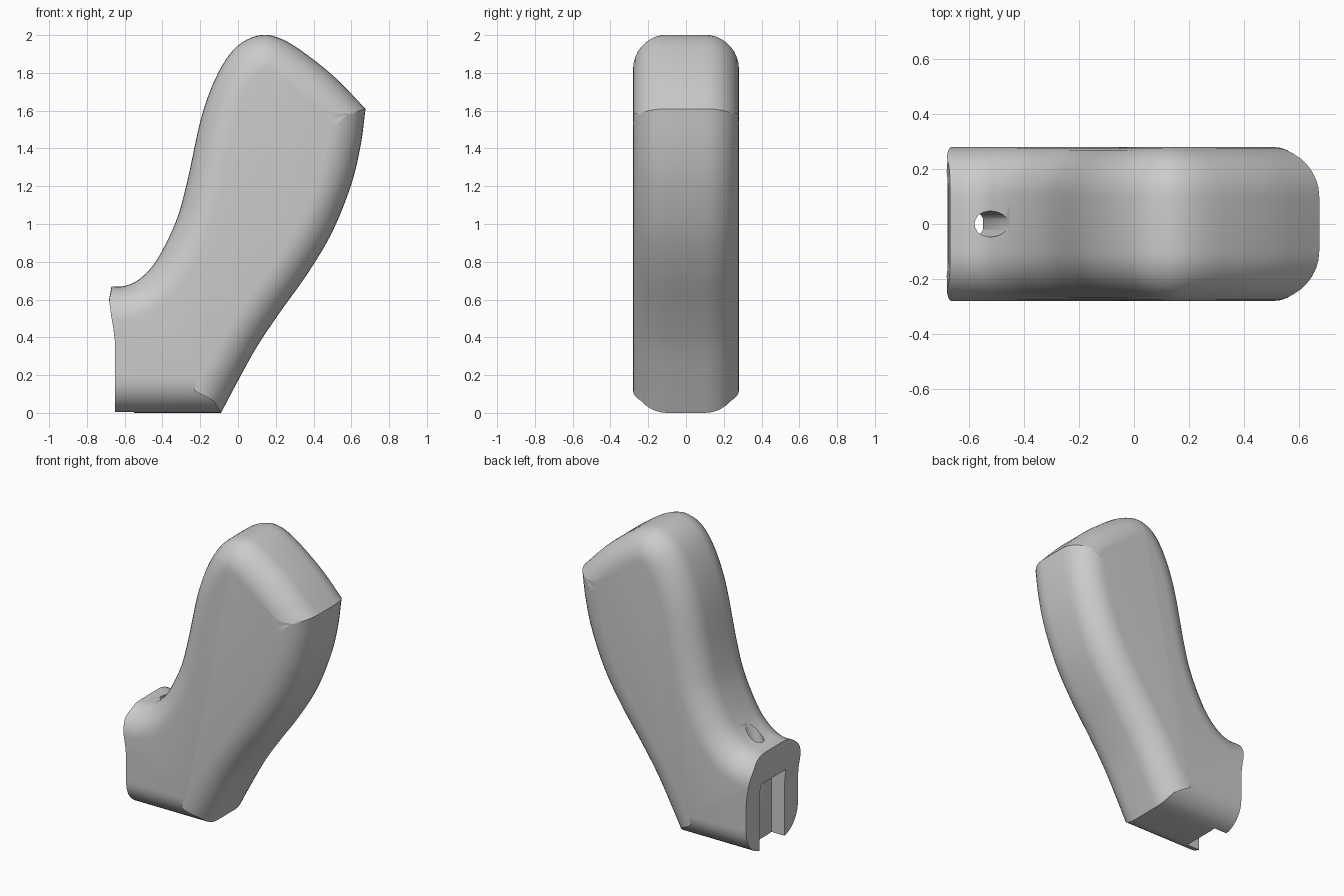
import bpy, bmesh, math
from mathutils import Vector

if "Cube" in bpy.data.objects:
    bpy.data.objects.remove(bpy.data.objects["Cube"])

HALF, R = 0.28, 0.18          # half thickness and edge rounding radius

# Side outline (x, z): back strap going up, then crown and throat going down
BACK = [(-.09, 0), (0, .17), (.1, .35), (.22, .53), (.37, .74), (.5, .96),
        (.6, 1.21), (.65, 1.42), (.675, 1.61)]
CROWN = [(.675, 1.61), (.52, 1.77), (.36, 1.9), (.23, 1.98), (.12, 2), (0, 1.945),
         (-.1, 1.81), (-.19, 1.58), (-.27, 1.22), (-.33, 1.01), (-.43, .81),
         (-.52, .71), (-.6, .672), (-.67, .67)]
MOUNT = [(-.65, 0), (-.65, .36), (-.657, .43), (-.672, .52), (-.683, .6),
         (-.672, .64), (-.67, .67)]


def spline(points, steps=5):
    """Smooth curve through the points."""
    p = [Vector(q) for q in points]
    p = [2 * p[0] - p[1]] + p + [2 * p[-1] - p[-2]]
    out = []
    for a, b, c, d in zip(p, p[1:], p[2:], p[3:]):
        for i in range(steps):
            t = i / steps
            out.append(0.5 * (2 * b + (c - a) * t + (2 * a - 5 * b + 4 * c - d) * t ** 2
                              + (3 * b - a - 3 * c + d) * t ** 3))
    return out + [p[-2]]


def mount_x(z):
    for (x0, z0), (x1, z1) in zip(MOUNT, MOUNT[1:]):
        if z <= z1:
            return x0 + (x1 - x0) * (z - z0) / (z1 - z0)
    return MOUNT[-1][0]


path = [Vector((-.65, 0))] + spline(BACK)[:-1] + spline(CROWN)


def inward(a, b):
    d = (b - a).normalized()
    return Vector((-d.y, d.x))


def outline(d):
    """Outline moved inward by d; the mount end stays in place."""
    ring = [Vector((mount_x(d), d))]
    for a, b, c in zip(path, path[1:], path[2:]):
        n, m = inward(a, b), inward(b, c)
        ring.append(b + (n + m) * d / (1 + n.dot(m)))
    top = path[-1].y - d
    count = 14
    ring += [Vector((mount_x(z), z)) for z in
             (top + (d - top) * i / count for i in range(count))]
    return ring


# Grip body lofted across its thickness with rounded edges
STEPS = 9
layers = [(HALF - R + R * math.sin(a), R - R * math.cos(a))
          for a in (math.pi / 2 * i / STEPS for i in range(STEPS + 1))]
layers = [(-y, d) for y, d in reversed(layers)] + layers

bm = bmesh.new()
rings = [[bm.verts.new((p.x, y, p.y)) for p in outline(d)] for y, d in layers]
for lo, hi in zip(rings, rings[1:]):
    for i in range(len(lo)):
        j = (i + 1) % len(lo)
        bm.faces.new((lo[i], lo[j], hi[j], hi[i]))
bm.faces.new(rings[0])
bm.faces.new(rings[-1])
bmesh.ops.recalc_face_normals(bm, faces=bm.faces)
mesh = bpy.data.meshes.new("grip_body")
bm.to_mesh(mesh)
bm.free()
grip = bpy.data.objects.new("grip_body", mesh)
bpy.context.collection.objects.link(grip)

grey = bpy.data.materials.new("plain_grey")
grey.use_nodes = True
grey.diffuse_color = (.6, .6, .6, 1)
grey.node_tree.nodes["Principled BSDF"].inputs["Base Color"].default_value = (.6, .6, .6, 1)
mesh.materials.append(grey)


def cut(cutter):
    cutter.hide_render = True
    cutter.data.materials.append(grey)
    mod = grip.modifiers.new("cut", "BOOLEAN")
    mod.operation, mod.solver, mod.object = "DIFFERENCE", "EXACT", cutter
    bpy.ops.object.select_all(action="DESELECT")
    bpy.context.view_layer.objects.active = grip
    grip.select_set(True)
    bpy.ops.object.modifier_apply(modifier=mod.name)
    bpy.data.objects.remove(cutter)


# Mounting slot in the end, open at the bottom
bpy.ops.mesh.primitive_cube_add(size=1, location=(-.65, 0, .17))
slot = bpy.context.object
slot.name = "slot_cutter"
slot.scale = (.2, .27, .58)
cut(slot)

# Slanted screw hole from the throat into the slot
start, end = Vector((-.48, 0, .86)), Vector((-.605, 0, .42))
bpy.ops.mesh.primitive_cylinder_add(vertices=32, radius=.047, depth=(end - start).length,
                                    location=(start + end) / 2)
hole = bpy.context.object
hole.name = "hole_cutter"
hole.rotation_euler = (end - start).to_track_quat("Z", "Y").to_euler()
cut(hole)

bpy.ops.object.select_all(action="DESELECT")
grip.select_set(True)
bpy.context.view_layer.objects.active = grip
bpy.ops.object.shade_smooth_by_angle(angle=math.radians(30))
